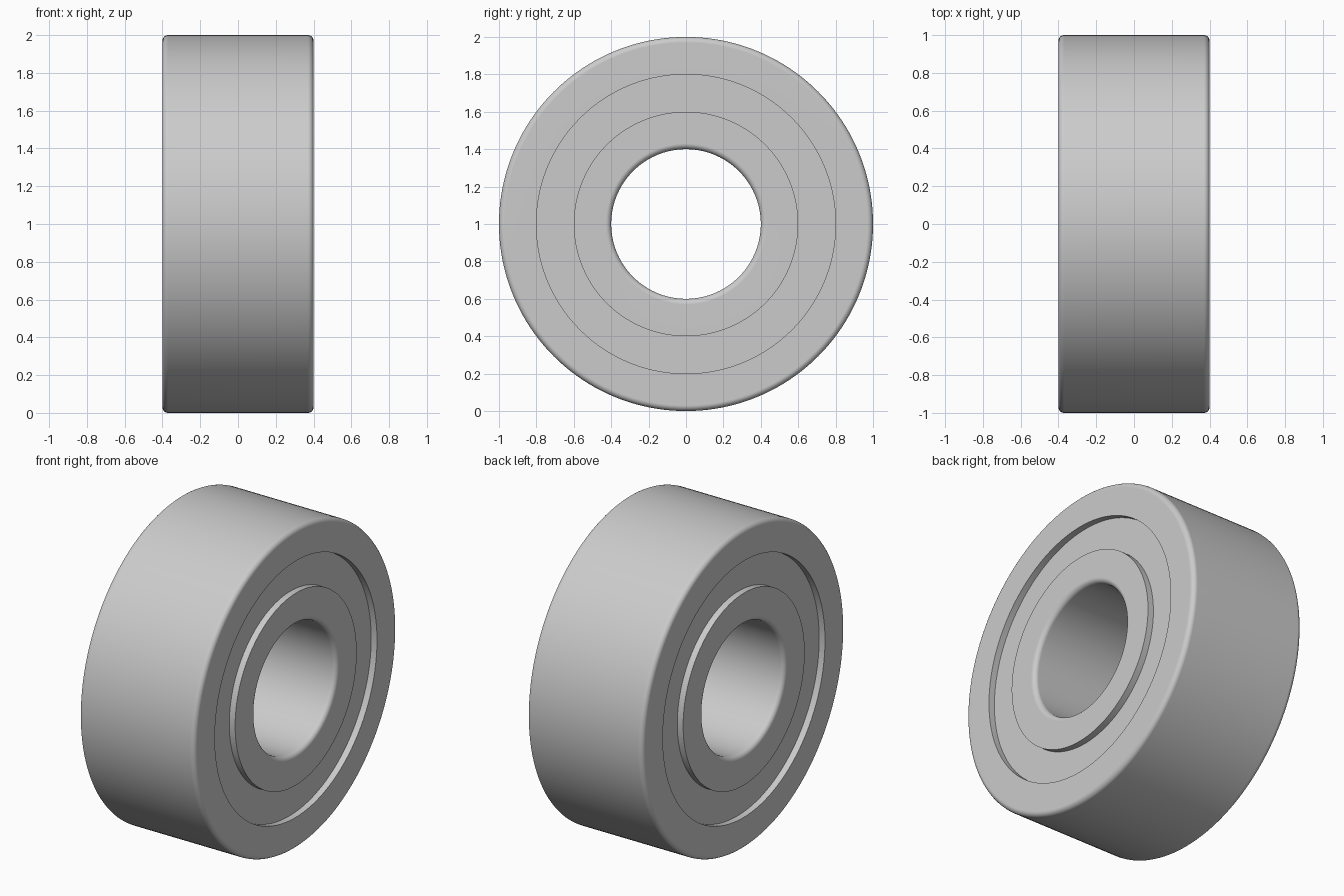
import bpy, bmesh, math

cube = bpy.data.objects.get("Cube")
if cube:
    bpy.data.objects.remove(cube, do_unlink=True)

SEGMENTS = 160
HALF_WIDTH = 0.4
RECESS = 0.04
FILLET = 0.03

steel = bpy.data.materials.new("steel grey")
steel.use_nodes = True
grey = (0.6, 0.6, 0.6, 1)
steel.diffuse_color = grey
steel.node_tree.nodes["Principled BSDF"].inputs["Base Color"].default_value = grey


def ring(name, inner, outer, half, round_radius=None):
    """Rectangular section turned about the x axis, optionally filleted at one radius."""
    bm = bmesh.new()
    section = [(-half, inner), (half, inner), (half, outer), (-half, outer)]
    loops = []
    for x, r in section:
        loop = []
        for i in range(SEGMENTS):
            a = math.tau * i / SEGMENTS
            loop.append(bm.verts.new((x, r * math.cos(a), 1 + r * math.sin(a))))
        loops.append(loop)
    for k in range(4):
        a, b = loops[k], loops[(k + 1) % 4]
        for i in range(SEGMENTS):
            j = (i + 1) % SEGMENTS
            bm.faces.new((a[i], a[j], b[j], b[i]))
    bmesh.ops.recalc_face_normals(bm, faces=bm.faces)

    # Round the two circular rims at the requested radius
    if round_radius:
        rims = [loops[k] for k in range(4) if section[k][1] == round_radius]
        edges = [bm.edges.get((rim[i], rim[i - 1])) for rim in rims for i in range(SEGMENTS)]
        bmesh.ops.bevel(bm, geom=edges, offset=FILLET, segments=5, profile=0.5,
                        affect='EDGES', clamp_overlap=True)

    mesh = bpy.data.meshes.new(name)
    bm.to_mesh(mesh)
    bm.free()
    mesh.materials.append(steel)
    obj = bpy.data.objects.new(name, mesh)
    bpy.context.collection.objects.link(obj)
    bpy.ops.object.select_all(action='DESELECT')
    obj.select_set(True)
    bpy.context.view_layer.objects.active = obj
    bpy.ops.object.shade_smooth_by_angle(angle=math.radians(35))
    # Keep the flat sides flat beside the fillets
    weighted = obj.modifiers.new("flat sides", 'WEIGHTED_NORMAL')
    weighted.keep_sharp = True
    return obj


# Outer race, inner race and the recessed shield between them
ring("outer_race", 0.8, 1.0, HALF_WIDTH, 1.0)
ring("inner_race", 0.4, 0.6, HALF_WIDTH, 0.4)
ring("shield", 0.6, 0.8, HALF_WIDTH - RECESS)
